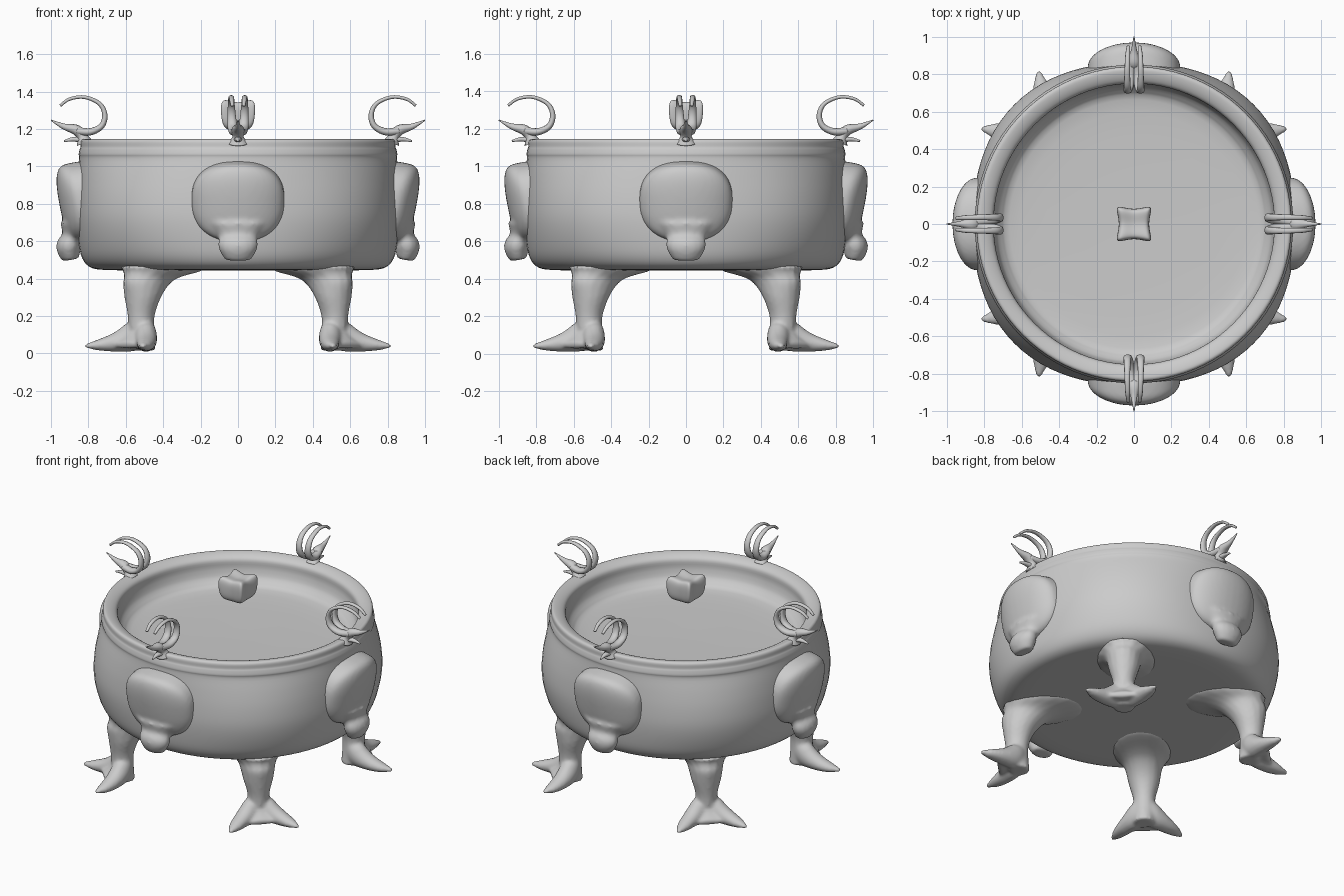
import bpy, bmesh, math
from mathutils import Vector, Matrix

cube = bpy.data.objects.get("Cube")
if cube:
    bpy.data.objects.remove(cube, do_unlink=True)

grey = bpy.data.materials.new("plain_grey")
grey.use_nodes = True
COLOUR = (0.6, 0.6, 0.6, 1)
grey.diffuse_color = COLOUR
grey.node_tree.nodes["Principled BSDF"].inputs["Base Color"].default_value = COLOUR


def finish(name, bm, turn=0.0, voxel=0, subsurf=0):
    """Turn a bmesh into a smooth object, optionally blended by remeshing."""
    bmesh.ops.recalc_face_normals(bm, faces=bm.faces)
    mesh = bpy.data.meshes.new(name)
    bm.to_mesh(mesh)
    bm.free()
    mesh.materials.append(grey)
    mesh.shade_smooth()
    ob = bpy.data.objects.new(name, mesh)
    bpy.context.collection.objects.link(ob)
    ob.rotation_euler.z = turn
    if subsurf:
        ob.modifiers.new("round", "SUBSURF").levels = subsurf
        ob.modifiers["round"].render_levels = subsurf
    if voxel:
        mod = ob.modifiers.new("blend", "REMESH")
        mod.mode = "VOXEL"
        mod.voxel_size = voxel
        mod.use_smooth_shade = True
        mod = ob.modifiers.new("soften", "SMOOTH")
        mod.factor, mod.iterations = 0.5, 6
    return ob


def catmull(points, steps):
    """Smoothly resample a list of equal-length tuples."""
    pts = [Vector(p) for p in points]
    pts = [pts[0]] + pts + [pts[-1]]
    out = []
    for a, b, c, d in zip(pts, pts[1:], pts[2:], pts[3:]):
        for i in range(steps):
            t = i / steps
            out.append(b + ((c - a) * t + (a * 2 - b * 5 + c * 4 - d) * t ** 2
                            + (b * 3 - a - c * 3 + d) * t ** 3) * 0.5)
    return out + [pts[-1]]


def tube(bm, path, side, sizes, sides=16, steps=5, axis=None):
    """Loft ellipses along a path; sizes are (half width along side, other half).
    A given axis keeps all ellipses square to it instead of to the path."""
    centres = catmull(path, steps)
    radii = catmull([(a, b, 0) for a, b in sizes], steps)
    rings = []
    for i, c in enumerate(centres):
        ahead = centres[min(i + 1, len(centres) - 1)] - centres[max(i - 1, 0)]
        tan = Vector(axis) if axis else ahead.normalized()
        u = Vector(side)
        u = (u - tan * u.dot(tan)).normalized()
        v = tan.cross(u)
        rings.append([bm.verts.new(c + u * radii[i][0] * math.cos(k * math.tau / sides)
                                   + v * radii[i][1] * math.sin(k * math.tau / sides))
                      for k in range(sides)])
    for r, s in zip(rings, rings[1:]):
        for k in range(sides):
            n = (k + 1) % sides
            bm.faces.new((r[k], r[n], s[n], s[k]))
    bm.faces.new(rings[0])
    bm.faces.new(rings[-1])


# Bowl: lathed wall with a swelling belly, soft rim and shallow floor
bm = bmesh.new()
profile = catmull([(0, .445, 0), (.5, .445, 0), (.7, .446, 0), (.79, .46, 0), (.84, .51, 0),
                   (.868, .6, 0), (.884, .72, 0), (.88, .84, 0), (.866, .95, 0),
                   (.85, 1.04, 0), (.852, 1.065, 0), (.847, 1.09, 0), (.842, 1.105, 0),
                   (.84, 1.135, 0), (.822, 1.146, 0), (.78, 1.135, 0), (.753, 1.11, 0),
                   (.748, 1.05, 0), (.715, .985, 0), (.6, .95, 0), (0, .94, 0)], 4)
verts = [bm.verts.new((p.x, 0, p.y)) for p in profile]
edges = [bm.edges.new(pair) for pair in zip(verts, verts[1:])]
bmesh.ops.spin(bm, geom=verts + edges, axis=(0, 0, 1), cent=(0, 0, 0),
               angle=math.tau, steps=96)
bmesh.ops.remove_doubles(bm, verts=bm.verts, dist=0.0005)
for v in bm.verts:
    radius = v.co.xy.length
    if radius > .78 and .44 < v.co.z < 1.04:
        swell = math.sin(math.pi * (v.co.z - .44) / .6)
        angle = math.atan2(v.co.y, v.co.x)
        v.co.xy *= 1 - .022 * swell * math.cos(4 * angle)
finish("bowl", bm)

# Legs: flared column ending in a webbed two-pointed tail foot
for n, name in enumerate(("back_left", "back_right", "front_right", "front_left")):
    bm = bmesh.new()
    tube(bm, [(.56, 0, .47), (.575, 0, .44), (.645, 0, .41), (.69, 0, .375), (.72, 0, .3),
              (.732, 0, .2), (.73, 0, .1), (.715, 0, .015)], (0, 1, 0),
         [(.2, .27), (.175, .24), (.13, .175), (.112, .14), (.096, .1), (.07, .074),
          (.07, .07), (.065, .062)], axis=(0, 0, 1))
    tube(bm, [(.73, 0, .12), (.79, 0, .07), (.85, 0, .042)], (0, 1, 0),
         [(.07, .06), (.095, .04), (.09, .018)])
    for s in (-1, 1):
        tube(bm, [(.73, s * .01, .14), (.75, s * .05, .09), (.81, s * .115, .06),
                  (.88, s * .175, .045), (.94, s * .215, .04)], (0, 0, 1),
             [(.06, .06), (.078, .062), (.052, .055), (.03, .04), (.01, .012)])
    finish(name + "_leg", bm, math.pi / 4 + n * math.pi / 2, voxel=0.011)

# Side bosses: broad flat disc with a blunt knob below
SIDES = ("left", "back", "right", "front")


def bulge(c, power):
    return math.copysign(abs(c) ** power, c)


for n, name in enumerate(SIDES):
    bm = bmesh.new()
    bmesh.ops.create_uvsphere(bm, u_segments=40, v_segments=24, radius=1)
    tilt = Matrix.Rotation(math.radians(11), 3, "Y")
    for v in bm.verts:
        y, z = bulge(v.co.y, .85), bulge(v.co.z, .8)
        x = bulge(v.co.x, .45) * .11 - .045 * y * y
        v.co = tilt @ Vector((x, y * .25, z * .212)) + Vector((.846, 0, .812))
    tube(bm, [(.89, 0, .7), (.89, 0, .63), (.905, 0, .57), (.895, 0, .5)],
         (0, 1, 0), [(.15, .06), (.105, .05), (.107, .068), (.07, .045)])
    finish(name + "_boss", bm, n * math.pi / 2, voxel=0.012)

# Rim hooks: foot, outward spike and twin curled strands
for n, name in enumerate(SIDES):
    bm = bmesh.new()
    tube(bm, [(.82, 0, 1.125), (.835, 0, 1.16), (.865, 0, 1.195), (.93, 0, 1.213), (1.0, 0, 1.247)],
         (0, 1, 0), [(.055, .045), (.03, .027), (.034, .028), (.016, .016), (.003, .003)], 12)
    tube(bm, [(.83, 0, 1.14), (.88, 0, 1.145), (.93, 0, 1.135)], (0, 1, 0),
         [(.025, .015), (.016, .013), (.004, .005)], 10)
    for s in (-1, 1):
        tube(bm, [(.86, s * .01, 1.19), (.79, s * .022, 1.185), (.73, s * .03, 1.215),
                  (.712, s * .034, 1.275), (.74, s * .036, 1.335), (.82, s * .036, 1.37),
                  (.9, s * .034, 1.36), (.95, s * .03, 1.325)], (0, 1, 0),
             [(.025, .022), (.027, .02), (.026, .017), (.022, .015), (.018, .012),
              (.015, .01), (.013, .009), (.009, .008)], 10)
    finish(name + "_hook", bm, n * math.pi / 2)

# Centre finial: pinched block with four raised corners
bm = bmesh.new()
bmesh.ops.create_cube(bm, size=2)
bmesh.ops.subdivide_edges(bm, edges=bm.edges, cuts=1, use_grid_fill=True)
for v in bm.verts:
    corner = abs(v.co.x) > .5 and abs(v.co.y) > .5
    reach = .118 if corner else .064
    height = 1.27 + v.co.z * .08
    if v.co.z > .5:
        height += .08 if corner else -.025
    if v.co.z < -.5 and corner:
        reach = .09
    v.co = Vector((v.co.x * reach, v.co.y * reach, height))
finish("centre_finial", bm, subsurf=3)
